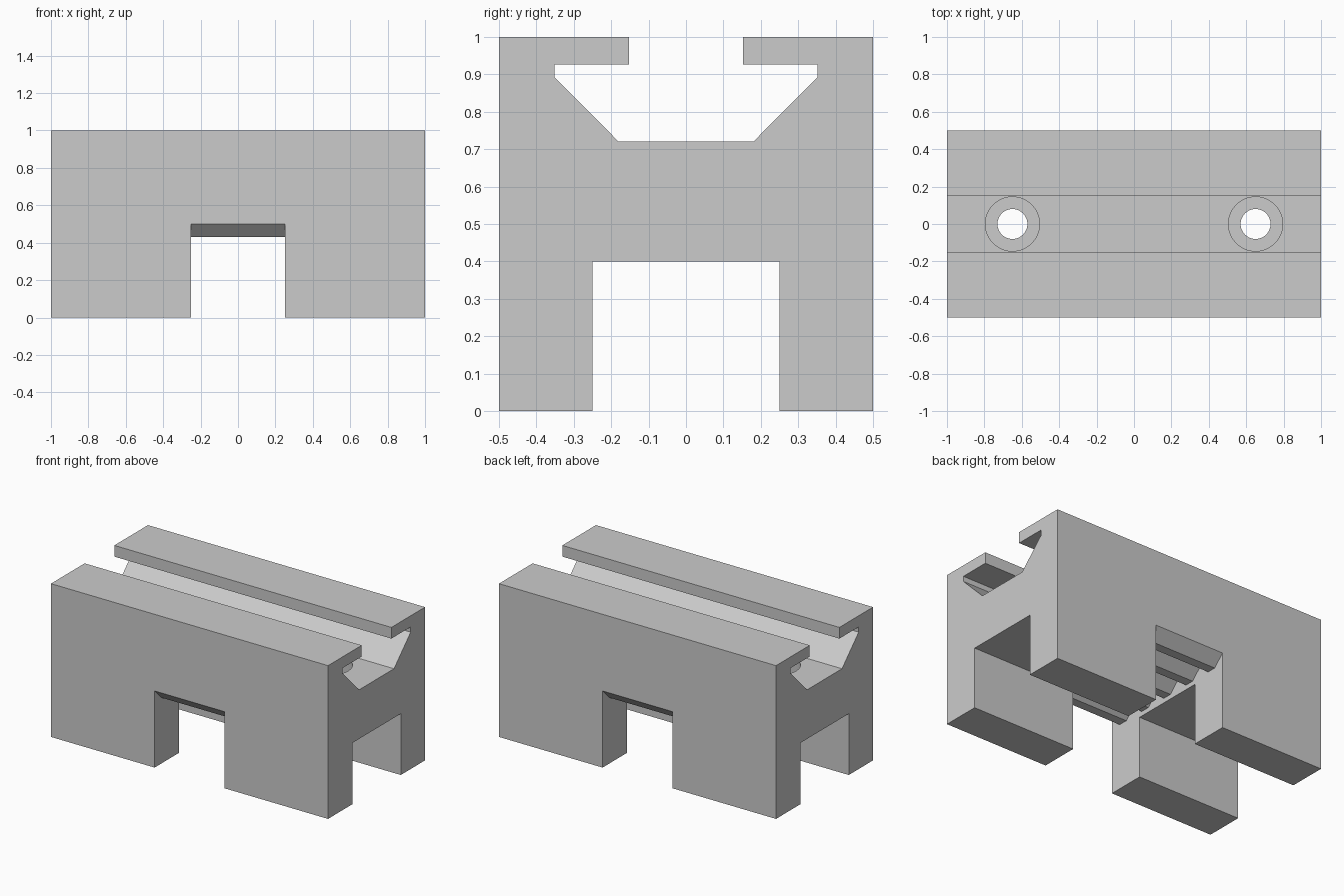
import bpy
import bmesh

cube = bpy.data.objects.get("Cube")
if cube:
    bpy.data.objects.remove(cube, do_unlink=True)

grey = bpy.data.materials.new("plain grey")
grey.use_nodes = True
colour = (0.6, 0.6, 0.6, 1)
grey.diffuse_color = colour
grey.node_tree.nodes["Principled BSDF"].inputs["Base Color"].default_value = colour


def make_object(name, bm):
    bmesh.ops.recalc_face_normals(bm, faces=bm.faces)
    mesh = bpy.data.meshes.new(name)
    bm.to_mesh(mesh)
    bm.free()
    mesh.materials.append(grey)
    obj = bpy.data.objects.new(name, mesh)
    bpy.context.collection.objects.link(obj)
    return obj


def extrude_along_x(name, profile, half_length):
    """Extrude a closed (y, z) profile symmetrically along x."""
    bm = bmesh.new()
    face = bm.faces.new([bm.verts.new((-half_length, y, z)) for y, z in profile])
    result = bmesh.ops.extrude_face_region(bm, geom=[face])
    verts = [v for v in result["geom"] if isinstance(v, bmesh.types.BMVert)]
    bmesh.ops.translate(bm, verts=verts, vec=(2 * half_length, 0, 0))
    return make_object(name, bm)


def cylinder(name, x, radius, bottom, top):
    bpy.ops.mesh.primitive_cylinder_add(
        vertices=48, radius=radius, depth=top - bottom,
        location=(x, 0, (top + bottom) / 2))
    obj = bpy.context.object
    obj.name = name
    obj.data.materials.append(grey)
    return obj


def cut(target, cutter):
    cutter.hide_render = True
    mod = target.modifiers.new(cutter.name, 'BOOLEAN')
    mod.operation = 'DIFFERENCE'
    mod.solver = 'EXACT'
    mod.object = cutter
    bpy.ops.object.select_all(action='DESELECT')
    target.select_set(True)
    bpy.context.view_layer.objects.active = target
    bpy.ops.object.modifier_apply(modifier=mod.name)
    bpy.data.objects.remove(cutter, do_unlink=True)


# Block with the undercut slot on top and the channel below
half = [(0.25, 0.4), (0.25, 0), (0.5, 0), (0.5, 1), (0.153, 1),
        (0.153, 0.927), (0.352, 0.927), (0.352, 0.893), (0.18, 0.72)]
block = extrude_along_x("slotted_block", half + [(-y, z) for y, z in reversed(half)], 1)

# Cross passage with a toothed ceiling
valley, tip, pitch, drop = 0.5, 0.43, 0.2, 0.07
ceiling = [(-0.6, valley), (-0.5, valley)]
for i in range(5):
    start = -0.5 + i * pitch
    ceiling += [(start + drop, tip), (start + pitch - drop, tip), (start + pitch, valley)]
ceiling += [(0.6, valley), (0.6, -0.1), (-0.6, -0.1)]
cut(block, extrude_along_x("cross_passage", ceiling, 0.252))

# Counterbored bolt holes
for x in (-0.65, 0.65):
    cut(block, cylinder("counterbore", x, 0.145, 0.56, 0.8))
    cut(block, cylinder("bolt_hole", x, 0.08, 0.3, 0.7))

bpy.ops.object.select_all(action='DESELECT')
block.select_set(True)
bpy.context.view_layer.objects.active = block
bpy.ops.object.shade_smooth_by_angle()
